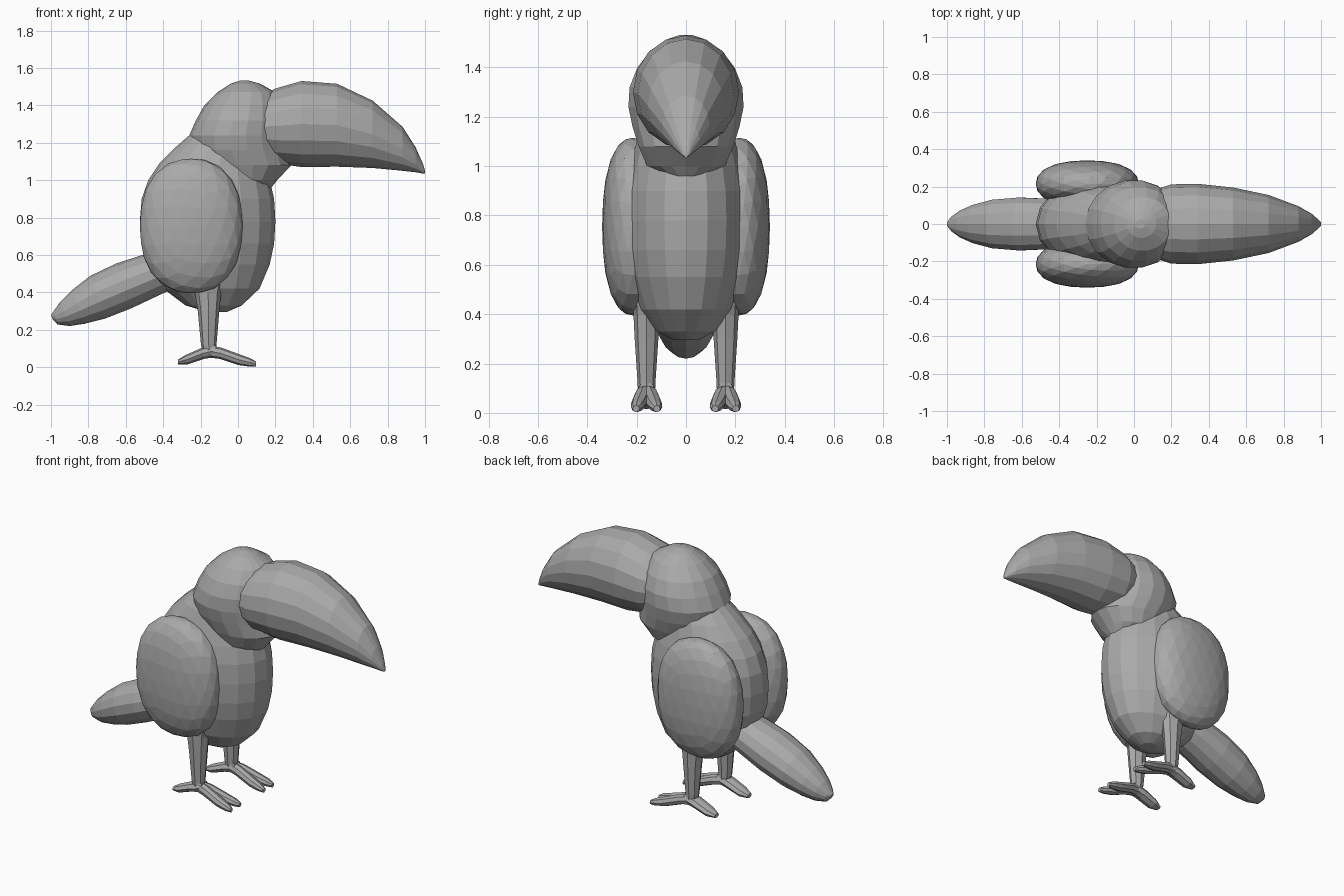
import bpy, bmesh, math
from mathutils import Vector

grey = bpy.data.materials.new("plain grey")
grey.diffuse_color = (0.4, 0.4, 0.4, 1)


def finish(name, bm):
    bmesh.ops.recalc_face_normals(bm, faces=bm.faces)
    mesh = bpy.data.meshes.new(name)
    bm.to_mesh(mesh)
    bm.free()
    mesh.materials.append(grey)
    ob = bpy.data.objects.new(name, mesh)
    bpy.context.collection.objects.link(ob)
    return ob


def loft(name, stations, sides=16, y=0.0):
    """Skin oval rings; station = (x0, z0, x1, z1, half width, y shift)."""
    bm = bmesh.new()
    rings = []
    for x0, z0, x1, z1, hw, *dy in stations:
        a, b = Vector((x0, 0, z0)), Vector((x1, 0, z1))
        mid, half = (a + b) / 2, (b - a) / 2
        mid.y = y + (dy[0] if dy else 0)
        ring = []
        for i in range(sides):
            t = math.tau * i / sides
            ring.append(bm.verts.new(mid + half * math.cos(t) + Vector((0, hw * math.sin(t), 0))))
        rings.append(ring)
    for r, s in zip(rings, rings[1:]):
        for i in range(sides):
            j = (i + 1) % sides
            bm.faces.new((r[i], r[j], s[j], s[i]))
    bm.faces.new(rings[0])
    bm.faces.new(rings[-1])
    return finish(name, bm)


def level(rows):
    """Horizontal slices: (z, back x, front x, half width)."""
    return [(x0, z, x1, z, hw) for z, x0, x1, hw in rows]


# Egg-shaped body narrowing to the neck
loft("body", level([
    (0.295, -0.16, -0.06, 0.05), (0.33, -0.28, 0.02, 0.12), (0.42, -0.40, 0.115, 0.185),
    (0.55, -0.48, 0.17, 0.23), (0.66, -0.515, 0.193, 0.25), (0.78, -0.525, 0.20, 0.255),
    (0.90, -0.515, 0.193, 0.25), (1.00, -0.48, 0.17, 0.23), (1.09, -0.42, 0.13, 0.205),
    (1.17, -0.34, 0.10, 0.18), (1.24, -0.26, 0.08, 0.14)]), 18)

# Round head
loft("head", level([
    (0.95, 0.02, 0.17, 0.07), (1.00, -0.12, 0.21, 0.16), (1.08, -0.21, 0.285, 0.195),
    (1.16, -0.25, 0.265, 0.22), (1.24, -0.26, 0.255, 0.237), (1.32, -0.225, 0.25, 0.232),
    (1.40, -0.18, 0.235, 0.20), (1.47, -0.11, 0.20, 0.145), (1.515, -0.04, 0.12, 0.075),
    (1.532, 0.01, 0.06, 0.025)]), 18)

# Large drooping beak
loft("beak", [(x, lo, x, hi, hw) for x, lo, hi, hw in [
    (0.10, 1.13, 1.44, 0.18), (0.20, 1.09, 1.49, 0.212), (0.34, 1.07, 1.53, 0.215),
    (0.53, 1.072, 1.515, 0.195), (0.72, 1.065, 1.425, 0.155), (0.88, 1.05, 1.285, 0.095),
    (0.95, 1.042, 1.175, 0.055), (0.99, 1.035, 1.085, 0.02), (1.0, 1.035, 1.05, 0.008)]])

# Tail slanting down at the back
loft("tail", [
    (-0.28, 0.45, -0.36, 0.64, 0.12), (-0.40, 0.395, -0.51, 0.60, 0.138),
    (-0.57, 0.315, -0.65, 0.555, 0.145), (-0.71, 0.26, -0.79, 0.488, 0.133),
    (-0.82, 0.232, -0.89, 0.41, 0.105), (-0.90, 0.22, -0.95, 0.35, 0.074),
    (-0.965, 0.228, -0.985, 0.30, 0.04), (-0.99, 0.255, -1.0, 0.28, 0.014)], 14)

for side, label in ((-1, "right"), (1, "left")):
    # Folded wing: slightly squared ellipsoid
    bm = bmesh.new()
    bmesh.ops.create_icosphere(bm, subdivisions=3, radius=1)
    for v in bm.verts:
        n = v.co.copy()
        k = sum(abs(c) ** 2.3 for c in n) ** (-1 / 2.3)
        v.co = Vector((-0.25 + 0.275 * n.x * k,
                       side * (0.215 + 0.125 * n.y * k),
                       0.755 + 0.36 * n.z * k))
    finish(label + "_wing", bm)

    # Leg tapering to the ankle
    y = side * 0.16
    loft(label + "_leg", level([
        (0.48, -0.25, -0.07, 0.06), (0.40, -0.23, -0.09, 0.053), (0.30, -0.215, -0.10, 0.048),
        (0.12, -0.198, -0.115, 0.036), (0.06, -0.18, -0.12, 0.034)]), 8, y)

    # Back toe
    loft(label + "_back_toe", [
        (-0.11, 0.055, -0.12, 0.125, 0.035), (-0.18, 0.045, -0.19, 0.105, 0.046),
        (-0.27, 0.015, -0.28, 0.065, 0.042), (-0.32, 0.015, -0.322, 0.04, 0.022)], 8, y)

    # Forked front toes
    for k in (-1, 1):
        loft(label + "_front_toe_" + ("inner" if k * side < 0 else "outer"), [
            (-0.18, 0.055, -0.17, 0.12, 0.03, 0), (-0.10, 0.045, -0.09, 0.105, 0.033, 0.015 * k),
            (0.0, 0.012, 0.01, 0.068, 0.032, 0.03 * k), (0.06, 0.003, 0.065, 0.048, 0.026, 0.038 * k),
            (0.095, 0.003, 0.097, 0.03, 0.014, 0.042 * k)], 8, y)
